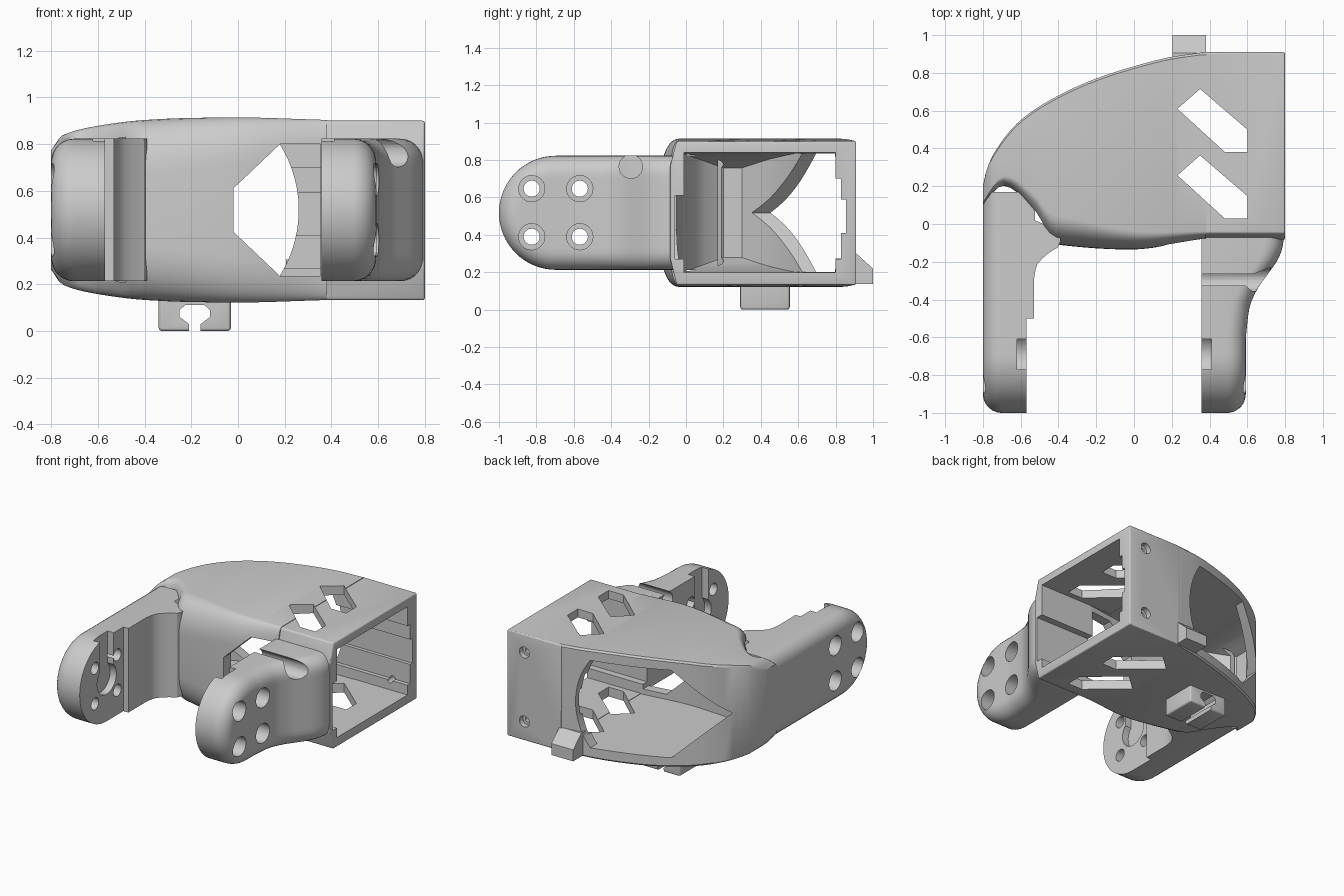
import bpy, bmesh, math

if "Cube" in bpy.data.objects:
    bpy.data.objects.remove(bpy.data.objects["Cube"])

CZ = 0.518  # mid height of body and arms


def interp(tab, t):
    """Smooth monotone interpolation through (t, value) pairs."""
    if t <= tab[0][0]:
        return tab[0][1]
    if t >= tab[-1][0]:
        return tab[-1][1]
    s = [(b[1] - a[1]) / (b[0] - a[0]) for a, b in zip(tab, tab[1:])]
    m = [s[0]] + [2 * p * q / (p + q) if p * q > 0 else 0 for p, q in zip(s, s[1:])] + [s[-1]]
    for i, (a, b) in enumerate(zip(tab, tab[1:])):
        if t <= b[0]:
            h = b[0] - a[0]
            u = (t - a[0]) / h
            return (a[1] * (1 + 2 * u) * (1 - u) ** 2 + m[i] * h * u * (1 - u) ** 2
                    + b[1] * u * u * (3 - 2 * u) + m[i + 1] * h * u * u * (u - 1))


def loft(name, rings, tri=True):
    """Closed solid through equal-length rings of points."""
    bm = bmesh.new()
    vs = [[bm.verts.new(p) for p in r] for r in rings]
    n = len(rings[0])
    for a, b in zip(vs, vs[1:]):
        for i in range(n):
            j = (i + 1) % n
            bm.faces.new((a[i], a[j], b[j], b[i]))
    bm.faces.new(vs[0][::-1])
    bm.faces.new(vs[-1])
    if tri:
        bmesh.ops.triangulate(bm, faces=bm.faces[:])
    bmesh.ops.recalc_face_normals(bm, faces=bm.faces[:])
    me = bpy.data.meshes.new(name)
    bm.to_mesh(me)
    bm.free()
    ob = bpy.data.objects.new(name, me)
    bpy.context.collection.objects.link(ob)
    return ob


def prism(name, pts, axis, a, b, bevel=0):
    """Profile extruded from a to b along axis; profile uses the other two axes in order."""
    def put(p, t):
        q = list(p)
        q.insert("xyz".index(axis), t)
        return q
    ob = loft(name, [[put(p, a) for p in pts], [put(p, b) for p in pts]], False)
    if bevel:
        bm = bmesh.new()
        bm.from_mesh(ob.data)
        bmesh.ops.bevel(bm, geom=bm.edges[:], offset=bevel, segments=3, profile=0.5, affect='EDGES')
        bm.to_mesh(ob.data)
        bm.free()
    return ob


def rect(a, b, c, d):
    return [(a, c), (b, c), (b, d), (a, d)]


def circle(x, y, r, n=32):
    return [(x + r * math.cos(2 * math.pi * i / n), y + r * math.sin(2 * math.pi * i / n)) for i in range(n)]


def keyhole(x, y, r, neck, end, n=20):
    """Round slot with a narrow neck reaching to 'end' (above or below)."""
    sg = 1 if end > y else -1
    g = math.asin(neck / r)
    pts = [(x + neck * 1.0, end)]
    for i in range(n + 1):
        a = g + (2 * math.pi - 2 * g) * i / n
        pts.append((x + r * math.sin(a), y + sg * r * math.cos(a)))
    return pts + [(x - neck, end)]


def boolean(target, other, op):
    m = target.modifiers.new("bool", 'BOOLEAN')
    m.operation, m.solver, m.object = op, 'EXACT', other
    bpy.context.view_layer.objects.active = target
    bpy.ops.object.modifier_apply(modifier=m.name)
    bpy.data.objects.remove(other)


def cut(target, *args):
    boolean(target, prism("cutter", *args), 'DIFFERENCE')


# Curved body: cross-sections along x with rolled front edges
BACK = [(-.8, .2), (-.785, .27), (-.75, .36), (-.6, .55), (-.4, .68), (-.2, .77), (0, .835), (.2, .885), (.36, .908)]
FRONT = [(-.8, .1), (-.7, .2), (-.53, .05), (-.45, -.08), (-.4, -.11), (-.02, -.135), (.36, -.08)]
HALF = [(-.8, .255), (-.75, .32), (-.6, .36), (-.4, .385), (-.2, .394), (0, .396), (.36, .386)]
ROLL_W = [(-.8, .02), (-.55, .1), (-.4, .15), (-.02, .1), (.36, .04)]
ROLL_D = [(-.8, .05), (-.55, .2), (-.4, .23), (-.02, .2), (.36, .13)]


def body_ring(x):
    yb, yf, h, w, d = (interp(t, x) for t in (BACK, FRONT, HALF, ROLL_W, ROLL_D))
    top = [(yb, h - .012), (yb - .012, h)]
    for i in range(9):
        a = math.pi / 2 * i / 8
        top.append((yf + w * (1 - math.sin(a)), h - d * (1 - math.cos(a))))
    return [(x, y, CZ + z) for y, z in top] + [(x, y, CZ - z) for y, z in top[::-1]]


xs = [-.8, -.795, -.785, -.77, -.75, -.72] + [-.69 + i * .035 for i in range(31)] + [.38]
bracket = loft("servo_bracket", [body_ring(x) for x in xs])

# Square housing at the right end
housing = prism("housing", [(-.085, .27), (-.05, .132), (.91, .132), (.91, .9), (-.05, .9), (-.085, .77)],
                'x', .36, .8, .01)
boolean(bracket, housing, 'UNION')

# Arms: stadium outline, flat inside, rounded outside
R, YC = .305, -.695


def arm(name, inner, outer, y_end, steps):
    r = .1
    ys = [YC - R * math.cos(math.pi / 2 * i / 16) for i in range(1, 17)]
    ys = sorted([YC - R * .9997] + ys + steps + [-.65 + i * (y_end + .65) / 28 for i in range(29)])
    rings = []
    for y in ys:
        h = math.sqrt(R * R - min(y - YC, 0) ** 2)
        xi, xo = inner(y), outer(y)
        sg = 1 if xo > xi else -1
        ring = [(xi, y, CZ - h), (xi, y, CZ + h)]
        for k in range(25):
            z = h * math.sin(math.pi / 2 * (1 - k / 12))
            s = max(R - math.hypot(min(y - YC, 0), z), 0)
            drop = r - math.sqrt(max(r * r - max(r - s, 0) ** 2, 0))
            ring.append((xo - sg * drop, y, CZ + z))
        rings.append(ring)
    return loft(name, rings)


FILLET = [(-.29, -.53), (-.22, -.515), (-.16, -.46), (-.115, -.39)]
FLARE = [(-.6, .592), (-.45, .61), (-.35, .65), (-.27, .705), (-.19, .76), (-.12, .787), (-.07, .793)]
left_arm = arm("left_arm", lambda y: -.57 if y < -.4995 else interp(FILLET, y),
               lambda y: -.8, .17, [-.5, -.499])
right_arm = arm("right_arm", lambda y: .358, lambda y: interp(FLARE, y), -.03, [])
boolean(bracket, left_arm, 'UNION')
boolean(bracket, right_arm, 'UNION')

# Hollow inside of the curved body
C_BACK = [(-.73, .3), (-.6, .46), (-.4, .605), (-.2, .7), (0, .765), (.2, .8), (.37, .801)]
C_FRONT = [(-.73, .2), (-.6, .06), (-.4, -.02), (-.02, -.05), (.37, -.011)]
C_HALF = [(-.73, .24), (-.6, .29), (-.4, .318), (.37, .321)]
rings = []
for i in range(29):
    x = -.73 + i * 1.1 / 28
    b, f, h = (interp(t, x) for t in (C_BACK, C_FRONT, C_HALF))
    rings.append([(x, f, CZ - h), (x, b, CZ - h), (x, b, CZ + h), (x, f, CZ + h)])
boolean(bracket, loft("cavity", rings), 'DIFFERENCE')

# Housing opening with stepped rails in the front and back walls
cut(bracket, [(-.01, .2), (.8, .2), (.8, .27), (.83, .27), (.83, .41), (.855, .41), (.855, .59), (.83, .59),
              (.83, .7), (.8, .7), (.8, .84), (-.01, .84), (-.01, .61), (-.06, .61), (-.06, .27), (-.01, .27)],
    'x', .2, .9)

# Windows in the back and front walls
arc = [(-.27 + .53 * math.cos(a), CZ + .53 * math.sin(a)) for a in [-.64 + i * .08 for i in range(17)]]
cut(bracket, [(-.69, CZ), (-.37, CZ - .317)] + arc + [(-.37, CZ + .317)], 'y', .27, 1.1)
cut(bracket, [(-.02, .425), (.18, .235), (.354, .235), (.354, .8), (.18, .8), (-.02, .61)], 'y', -.3, .2)

# Slanted holes through the top and bottom walls
for dy in (0, -.352):
    cut(bracket, [(x, y + dy) for x, y in [(.23, .61), (.35, .715), (.6, .5), (.6, .382), (.48, .382)]], 'z', 0, 1.1)

# Housing screw holes with counterbores
for z in (.27, .77):
    cut(bracket, circle(.66, z, .02), 'y', .7, 1)
    cut(bracket, circle(.66, z, .04), 'y', .87, 1)

# Arm screw holes, horn recesses and cable groove
for y in (-.825, -.568):
    for z in (.39, .647):
        cut(bracket, circle(y, z, .043), 'x', -.9, .9)
        cut(bracket, circle(y, z, .07), 'x', -.9, -.7)
        cut(bracket, circle(y, z, .07), 'x', .49, .9)
for a, b in ((-.62, -.52), (.3, .41)):
    cut(bracket, keyhole(-.69, CZ, .11, .08, .9), 'x', a, b)
cut(bracket, keyhole(-.295, .765, .063, .03, .9), 'x', .3, .9)

# Cable clip below and tab at the back
clip = prism("cable_clip", rect(-.34, -.03, .29, .555), 'z', 0, .16, .015)
cut(clip, [(-.21, -.1), (-.21, .03), (-.25, .06), (-.25, .09), (-.225, .112), (-.145, .112),
           (-.12, .09), (-.12, .06), (-.16, .03), (-.16, -.1)], 'y', .2, .6)
boolean(bracket, clip, 'UNION')
tab = prism("back_tab", [(.86, .137), (1, .137), (1, .22), (.905, .305), (.86, .305)], 'x', .205, .38)
boolean(bracket, tab, 'UNION')

bpy.ops.object.select_all(action='DESELECT')
bracket.select_set(True)
bpy.context.view_layer.objects.active = bracket
bpy.ops.object.shade_smooth_by_angle(angle=math.radians(28))
